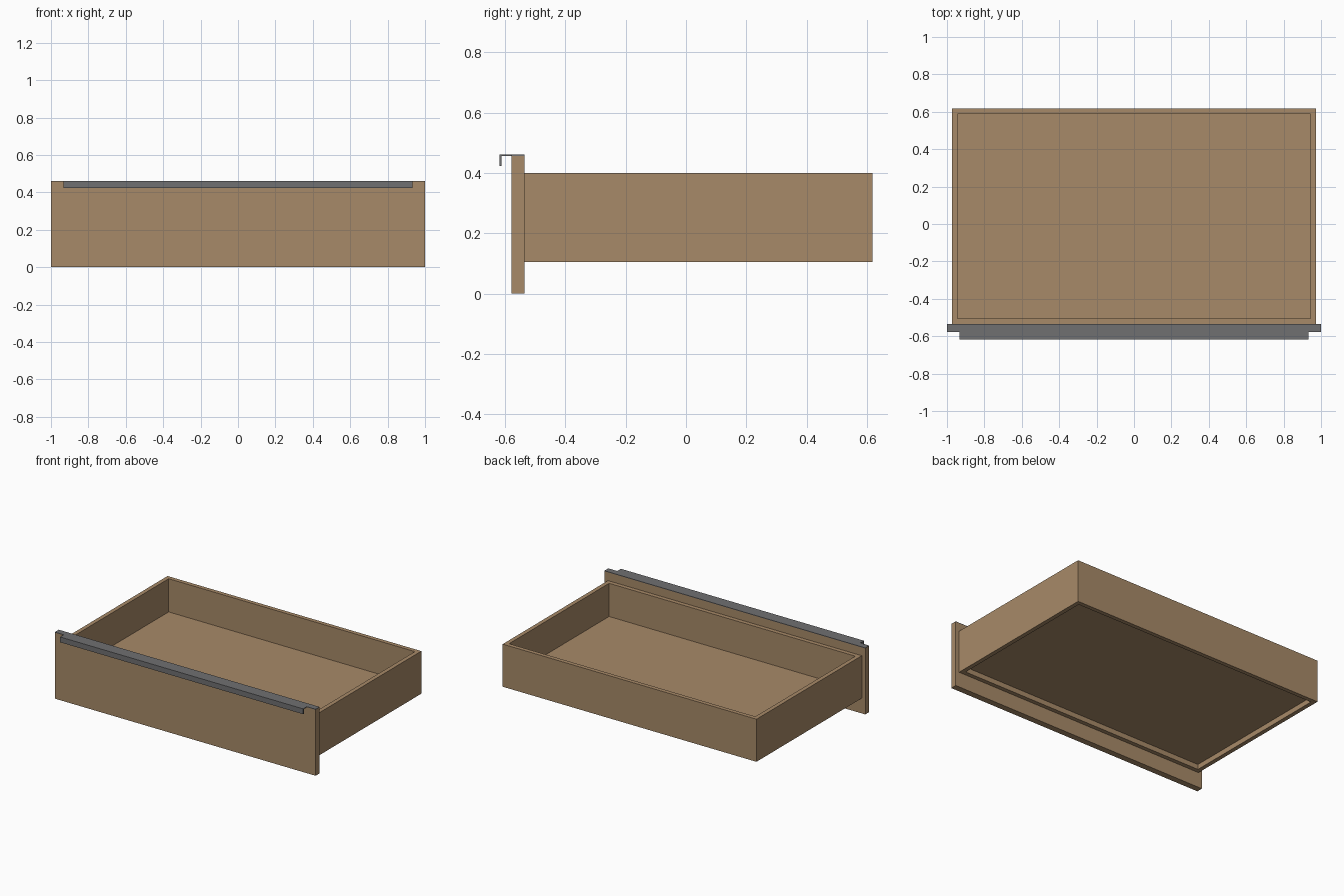
import bpy
import bmesh
from mathutils import Vector

cube = bpy.data.objects.get("Cube")
if cube:
    bpy.data.objects.remove(cube, do_unlink=True)


def make_material(name, rgb):
    mat = bpy.data.materials.new(name)
    mat.use_nodes = True
    colour = (*rgb, 1)
    mat.diffuse_color = colour
    mat.node_tree.nodes["Principled BSDF"].inputs["Base Color"].default_value = colour
    return mat


def add_object(name, bm, mat):
    bmesh.ops.recalc_face_normals(bm, faces=bm.faces)
    mesh = bpy.data.meshes.new(name)
    bm.to_mesh(mesh)
    bm.free()
    mesh.materials.append(mat)
    obj = bpy.data.objects.new(name, mesh)
    bpy.context.collection.objects.link(obj)
    return obj


def box(half_width, y0, y1, z0, z1):
    """Box centred on x = 0."""
    bm = bmesh.new()
    bmesh.ops.create_cube(bm, size=1)
    bmesh.ops.scale(bm, vec=(2 * half_width, y1 - y0, z1 - z0), verts=bm.verts)
    bmesh.ops.translate(bm, vec=(0, (y0 + y1) / 2, (z0 + z1) / 2), verts=bm.verts)
    bm.normal_update()
    return bm


def hollow(bm, direction, wall, depth):
    """Sink the face pointing in the given direction, leaving a rim."""
    face = max(bm.faces, key=lambda f: f.normal.dot(direction) * f.calc_area())
    bmesh.ops.inset_region(bm, faces=[face], thickness=wall)
    rim = bmesh.ops.extrude_face_region(bm, geom=[face])
    verts = [g for g in rim["geom"] if isinstance(g, bmesh.types.BMVert)]
    bmesh.ops.translate(bm, vec=-direction * depth, verts=verts)
    if face.is_valid:
        bmesh.ops.delete(bm, geom=[face], context="FACES_ONLY")
    bm.normal_update()


wood = make_material("light brown wood", (0.39, 0.254, 0.138))
metal = make_material("grey metal", (0.162, 0.162, 0.166))

BACK, PANEL_BACK, PANEL_FRONT, FRONT = 0.618, -0.535, -0.578, -0.618
TOP, PLATE = 0.461, 0.004
WALL = 0.041

# Drawer box, open on top, with the floor set up from the lower edge
body = box(0.973, PANEL_BACK, BACK, 0.105, 0.4)
up = Vector((0, 0, 1))
hollow(body, up, WALL, 0.23)
hollow(body, -up, WALL, 0.035)
add_object("drawer_box", body, wood)

# Front panel
add_object("front_panel", box(1, PANEL_FRONT, PANEL_BACK, 0, TOP - PLATE), wood)

# Edge pull: plate over the panel top, then a shorter hooked lip
add_object("handle_plate", box(1, PANEL_FRONT, PANEL_BACK, TOP - PLATE, TOP), metal)
lip = bmesh.new()
profile = [(PANEL_FRONT, TOP), (FRONT, TOP), (FRONT, 0.424),
           (FRONT + 0.007, 0.424), (FRONT + 0.007, TOP - PLATE),
           (PANEL_FRONT, TOP - PLATE)]
side = lip.faces.new([lip.verts.new((-0.932, y, z)) for y, z in profile])
ext = bmesh.ops.extrude_face_region(lip, geom=[side], use_keep_orig=True)
bmesh.ops.translate(lip, vec=(1.864, 0, 0),
                    verts=[g for g in ext["geom"] if isinstance(g, bmesh.types.BMVert)])
add_object("handle_lip", lip, metal)
